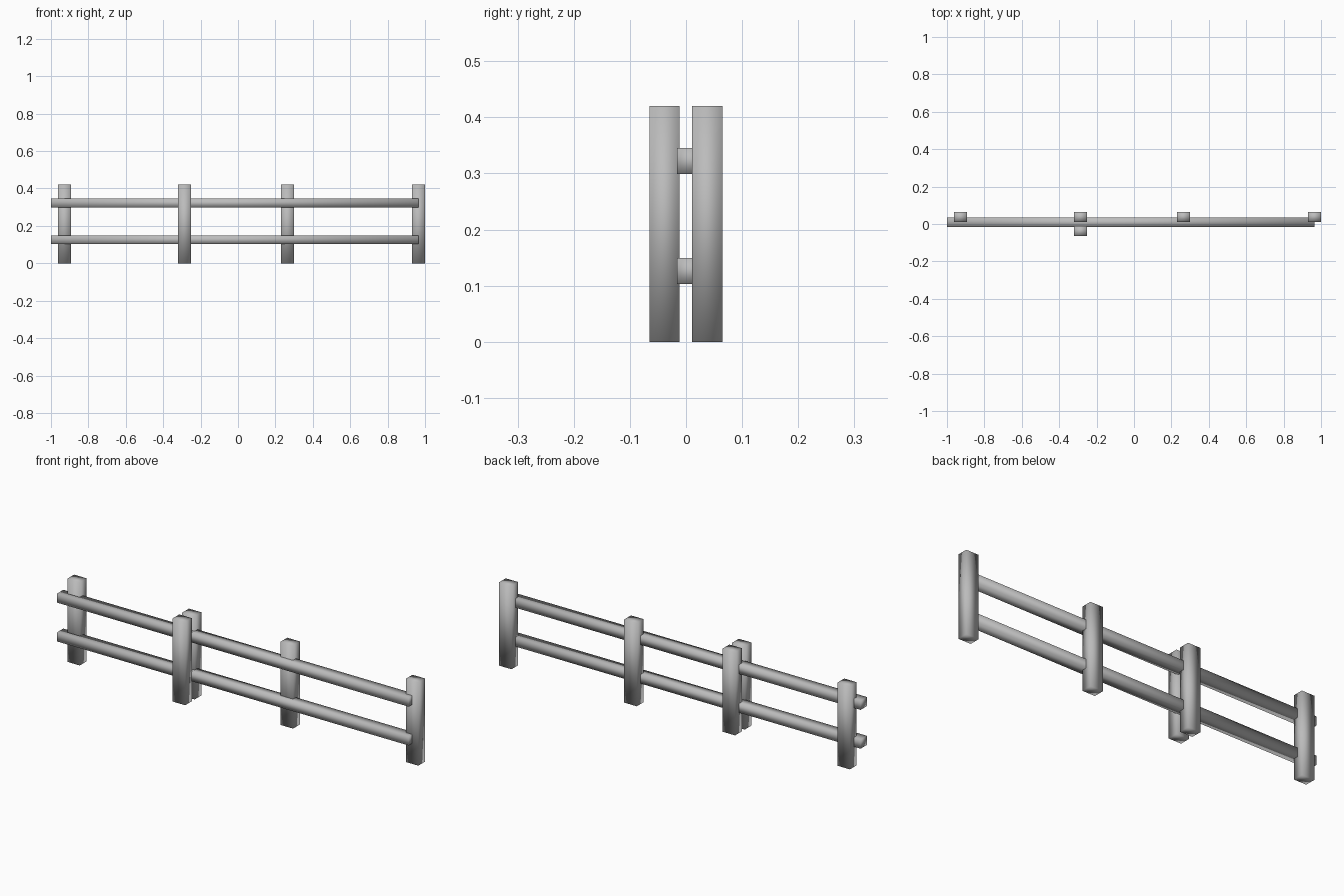
import bpy
import bmesh
from mathutils import Vector

cube = bpy.data.objects.get("Cube")
if cube:
    bpy.data.objects.remove(cube, do_unlink=True)

# One weathered grey for the whole fence
GREY = (0.5, 0.5, 0.5, 1.0)
wood = bpy.data.materials.new("weathered_grey")
wood.use_nodes = True
wood.diffuse_color = GREY
wood.node_tree.nodes["Principled BSDF"].inputs["Base Color"].default_value = GREY


def beam(name, low, high):
    """Box between two corners, softly shaded across its edges."""
    low, high = Vector(low), Vector(high)
    bm = bmesh.new()
    bmesh.ops.create_cube(bm, size=1)
    bmesh.ops.scale(bm, vec=high - low, verts=bm.verts)
    for face in bm.faces:
        face.smooth = True
    mesh = bpy.data.meshes.new(name)
    bm.to_mesh(mesh)
    bm.free()
    mesh.materials.append(wood)
    obj = bpy.data.objects.new(name, mesh)
    obj.location = (low + high) / 2
    bpy.context.collection.objects.link(obj)
    return obj


POST_W, POST_H = 0.07, 0.42
RAIL_H = 0.046

# Posts behind the rails
for i, x in enumerate((-0.927, -0.285, 0.265, 0.965)):
    beam(f"back_post_{i + 1}", (x - POST_W / 2, 0.011, 0), (x + POST_W / 2, 0.065, POST_H))

# Single post in front, doubling the second one
beam("front_post", (-0.285 - POST_W / 2, -0.065, 0), (-0.285 + POST_W / 2, -0.012, POST_H))

# Two long rails
for name, z in (("lower_rail", 0.103), ("upper_rail", 0.299)):
    beam(name, (-1, -0.016, z), (0.965, 0.034, z + RAIL_H))
